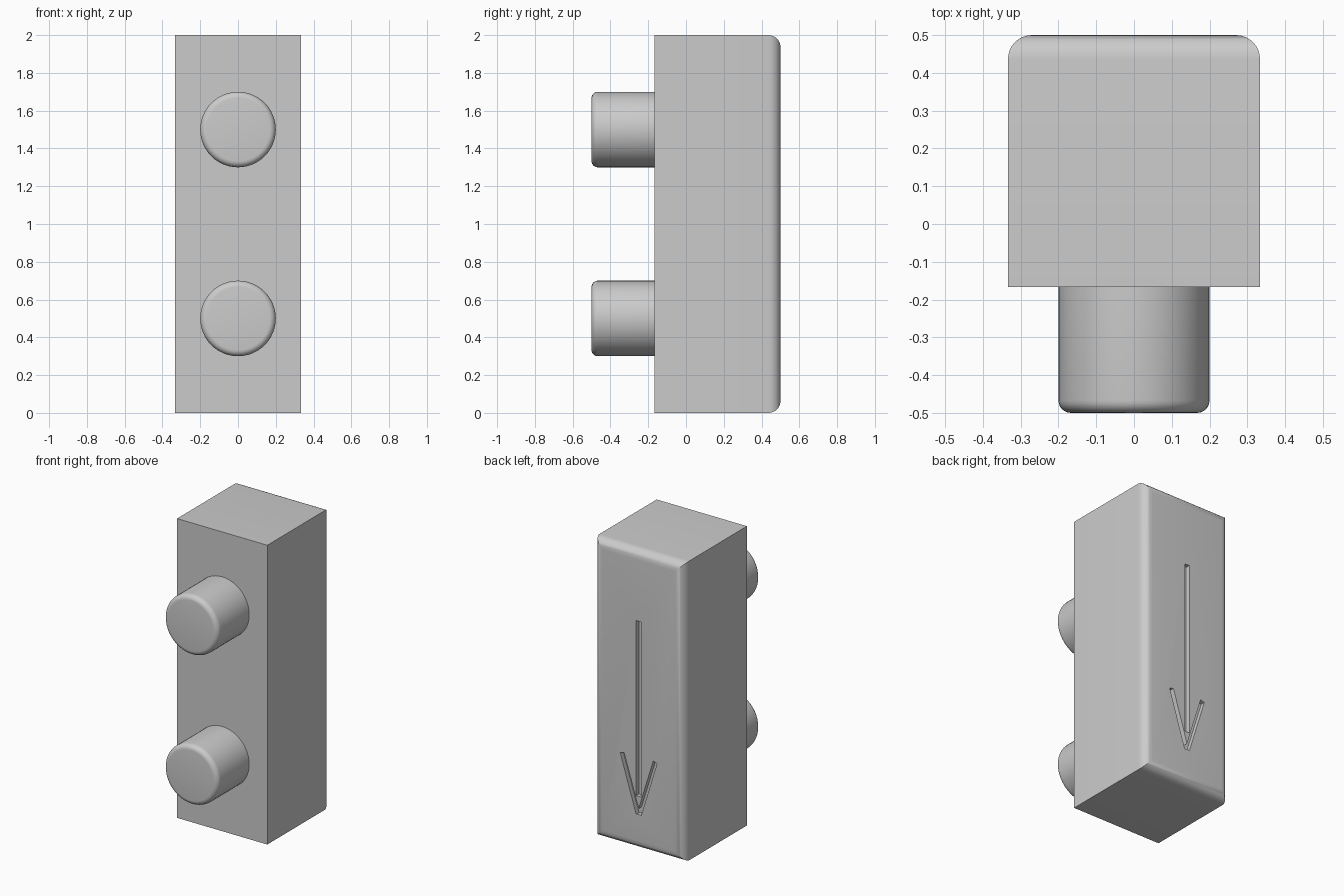
import bpy, bmesh, math
from mathutils import Matrix, Vector

cube = bpy.data.objects.get("Cube")
if cube:
    bpy.data.objects.remove(cube, do_unlink=True)

WIDTH, HEIGHT = 0.667, 2.0
FRONT, BACK = -0.167, 0.5

grey = bpy.data.materials.new("plain_grey")
grey.use_nodes = True
colour = (0.6, 0.6, 0.6, 1)
grey.diffuse_color = colour
grey.node_tree.nodes["Principled BSDF"].inputs["Base Color"].default_value = colour


def make_object(name, bm):
    bmesh.ops.recalc_face_normals(bm, faces=bm.faces)
    mesh = bpy.data.meshes.new(name)
    bm.to_mesh(mesh)
    bm.free()
    obj = bpy.data.objects.new(name, mesh)
    obj.data.materials.append(grey)
    bpy.context.collection.objects.link(obj)
    return obj


def activate(obj):
    bpy.ops.object.select_all(action="DESELECT")
    obj.select_set(True)
    bpy.context.view_layer.objects.active = obj


def smooth(obj):
    activate(obj)
    bpy.ops.object.shade_smooth_by_angle(angle=math.radians(30))


def box(size, matrix):
    bm = bmesh.new()
    bmesh.ops.create_cube(bm, size=1)
    bmesh.ops.scale(bm, vec=size, verts=bm.verts)
    bmesh.ops.transform(bm, matrix=matrix, verts=bm.verts)
    return bm


# Tall block with rounded edges around its back face
bm = box((WIDTH, BACK - FRONT, HEIGHT),
         Matrix.Translation((0, (FRONT + BACK) / 2, HEIGHT / 2)))
rim = [e for e in bm.edges if all(v.co.y > 0.4 for v in e.verts)]
bmesh.ops.bevel(bm, geom=rim, offset=0.063, segments=8, profile=0.5, affect="EDGES")
body = make_object("block_body", bm)


# Arrow engraved in the back face: a shaft and two head strokes
def engrave(start, end, width, depth=0.03):
    a, b = (Vector((p[0], BACK, p[1])) for p in (start, end))
    run = b - a
    tilt = Matrix.Rotation(math.atan2(run.x, run.z), 4, "Y")
    cutter = make_object("groove_cutter", box(
        (width, depth * 2, run.length), Matrix.Translation((a + b) / 2) @ tilt))
    cutter.hide_render = True
    mod = body.modifiers.new("groove", "BOOLEAN")
    mod.operation = "DIFFERENCE"
    mod.solver = "EXACT"
    mod.object = cutter
    activate(body)
    bpy.ops.object.modifier_apply(modifier=mod.name)
    bpy.data.objects.remove(cutter, do_unlink=True)


engrave((0, 0.36), (0, 1.53), 0.036)
for side in (-1, 1):
    engrave((side * 0.004, 0.24), (side * 0.122, 0.62), 0.03)
smooth(body)

# Two round pegs with softened front rims
for name, z in (("lower_peg", 0.5), ("upper_peg", 1.5)):
    bm = bmesh.new()
    bmesh.ops.create_cone(bm, cap_ends=True, segments=48, radius1=0.2, radius2=0.2,
                          depth=FRONT + 0.5,
                          matrix=Matrix.Translation((0, (FRONT - 0.5) / 2, z))
                          @ Matrix.Rotation(math.pi / 2, 4, "X"))
    rim = [e for e in bm.edges if all(v.co.y < -0.4 for v in e.verts)]
    bmesh.ops.bevel(bm, geom=rim, offset=0.033, segments=6, profile=0.5, affect="EDGES")
    smooth(make_object(name, bm))
